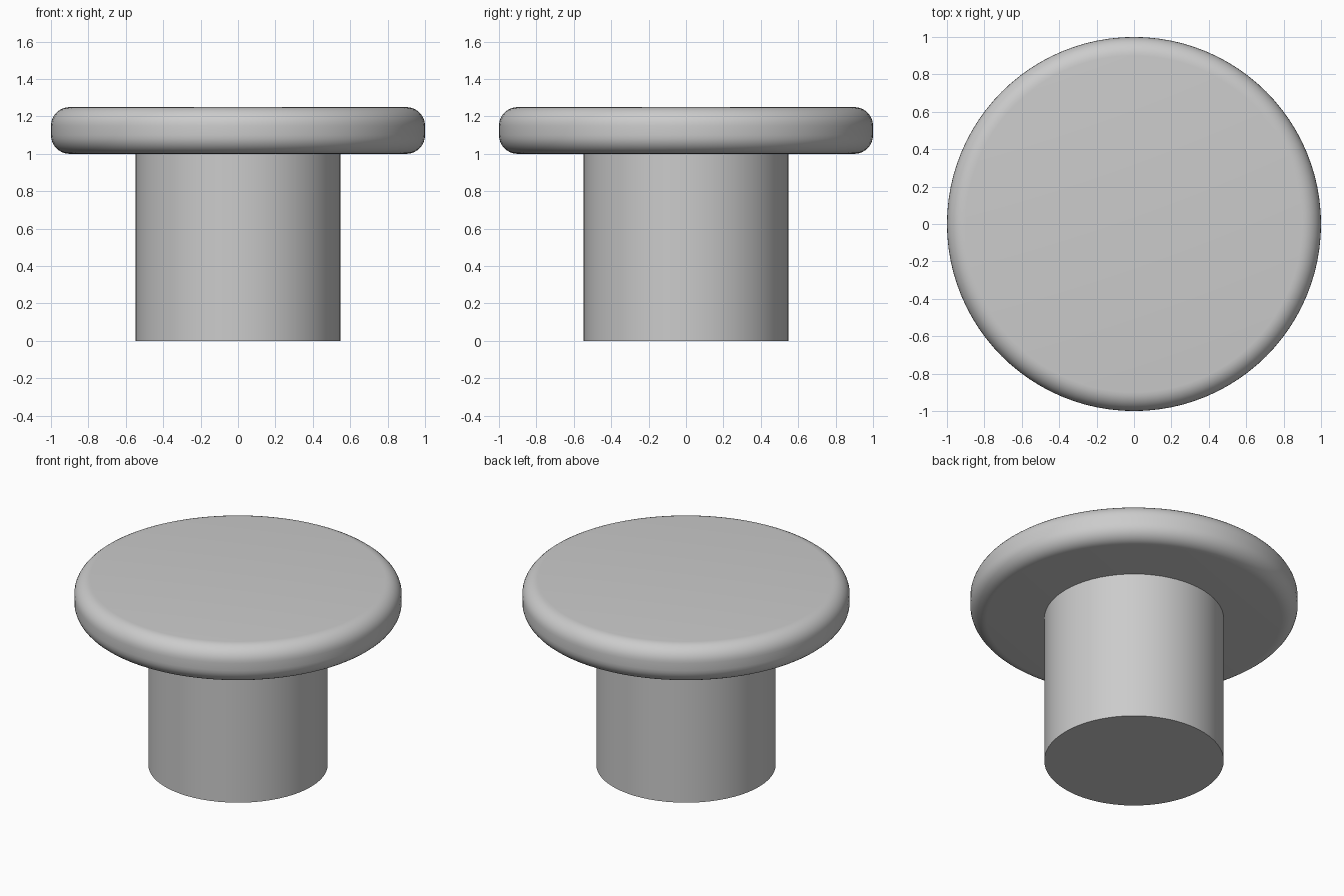
import bpy
from math import radians

if "Cube" in bpy.data.objects:
    bpy.data.objects.remove(bpy.data.objects["Cube"], do_unlink=True)

# One plain grey for the whole model
grey = bpy.data.materials.new("light grey")
grey.use_nodes = True
colour = (0.6, 0.6, 0.6, 1)
grey.diffuse_color = colour
grey.node_tree.nodes["Principled BSDF"].inputs["Base Color"].default_value = colour


def cylinder(name, radius, bottom, top, sides, rounding=0):
    bpy.ops.mesh.primitive_cylinder_add(
        vertices=sides, radius=radius, depth=top - bottom,
        location=(0, 0, (bottom + top) / 2))
    obj = bpy.context.object
    obj.name = name
    obj.data.materials.append(grey)
    # Round both rims, leaving the side seams alone
    if rounding:
        bevel = obj.modifiers.new("Rounded rim", 'BEVEL')
        bevel.width = rounding
        bevel.segments = 8
        bevel.limit_method = 'ANGLE'
        bevel.angle_limit = radians(40)
        bpy.ops.object.modifier_apply(modifier=bevel.name)
    bpy.ops.object.shade_smooth_by_angle(angle=radians(30))
    return obj


# Straight stem and the wide rounded cap resting on it
cylinder("stem", 0.548, 0, 1.0, 64)
cylinder("cap", 1.0, 1.0, 1.25, 96, rounding=0.1)
